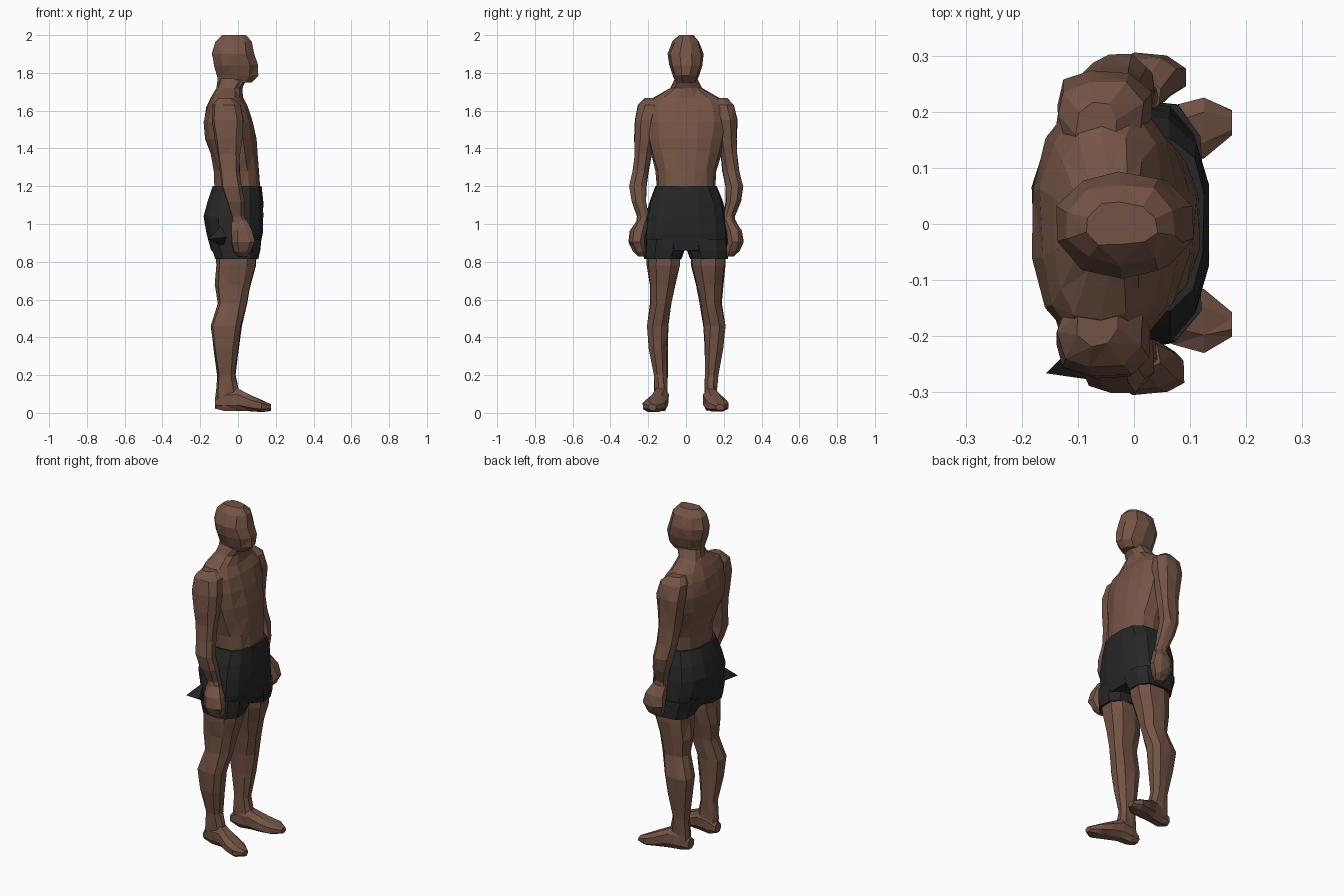
import bpy, bmesh, math, random

random.seed(4)

def material(name, rgb):
    m = bpy.data.materials.new(name)
    m.diffuse_color = (*rgb, 1)
    return m

SKIN = material("brown skin", (0.175, 0.088, 0.06))
CLOTH = material("black cloth", (0.02, 0.02, 0.02))

def finish(name, bm, mat):
    bmesh.ops.recalc_face_normals(bm, faces=bm.faces)
    me = bpy.data.meshes.new(name)
    bm.to_mesh(me)
    bm.free()
    me.materials.append(mat)
    ob = bpy.data.objects.new(name, me)
    bpy.context.collection.objects.link(ob)
    return ob

def loft(name, sections, mat, sides=10, axis="z", side=1, power=0.85, jitter=0.004):
    """Each section: low/high of the first cross axis, low/high of the second, position along axis."""
    bm = bmesh.new()
    rings = []
    for a0, a1, b0, b1, t in sections:
        ring = []
        for i in range(sides):
            ang = 2 * math.pi * (i + 0.5) / sides
            c, s = math.cos(ang), math.sin(ang)
            k = math.cos(math.pi / sides)
            c, s = [math.copysign(min(1, abs(v) / k) ** power, v) for v in (c, s)]
            a = (a0 + a1) / 2 + (a1 - a0) / 2 * c + random.uniform(-jitter, jitter)
            b = (b0 + b1) / 2 + (b1 - b0) / 2 * s + random.uniform(-jitter, jitter)
            co = (a, b * side, t) if axis == "z" else (t, a * side, max(0, b))
            ring.append(bm.verts.new(co))
        rings.append(ring)
    for low, high in zip(rings, rings[1:]):
        for i in range(sides):
            j = (i + 1) % sides
            bm.faces.new((low[i], low[j], high[j], high[i]))
    bm.faces.new(rings[0])
    bm.faces.new(rings[-1])
    bmesh.ops.triangulate(bm, faces=bm.faces, quad_method="SHORT_EDGE")
    return finish(name, bm, mat)

# Head, facing +x
loft("head", [
    (-.085, .04, -.04, .04, 2.0), (-.12, .07, -.072, .072, 1.965),
    (-.135, .085, -.095, .095, 1.90), (-.125, .105, -.09, .09, 1.84),
    (-.11, .105, -.066, .066, 1.785), (-.10, .07, -.055, .055, 1.75)],
    SKIN, sides=10, power=1)

# Neck, chest and belly
loft("torso", [
    (-.105, .05, -.06, .06, 1.77), (-.118, .02, -.085, .085, 1.72),
    (-.145, .025, -.17, .17, 1.67), (-.165, .055, -.215, .215, 1.62),
    (-.18, .08, -.22, .22, 1.54), (-.175, .095, -.205, .205, 1.45),
    (-.145, .10, -.185, .185, 1.37), (-.125, .112, -.16, .16, 1.28),
    (-.12, .118, -.155, .155, 1.16)], SKIN, sides=14)

# Shorts: hips, then two trouser legs
loft("shorts_hips", [
    (-.13, .125, -.165, .165, 1.2), (-.162, .13, -.195, .195, 1.12),
    (-.18, .132, -.212, .212, 1.04), (-.165, .13, -.22, .22, .95),
    (-.14, .115, -.222, .222, .86)], CLOTH, sides=14, power=0.75)

for side, word in ((1, "left"), (-1, "right")):
    loft(word + "_shorts_leg", [
        (-.15, .12, .0, .222, .92), (-.135, .115, .005, .225, .86),
        (-.12, .105, .025, .225, .815)], CLOTH, side=side, power=0.8)
    # Thigh, knee, calf and ankle
    loft(word + "_leg", [
        (-.115, .10, .025, .21, .88), (-.112, .092, .03, .208, .78),
        (-.12, .065, .055, .195, .68), (-.108, .045, .075, .187, .58),
        (-.145, .018, .092, .21, .46), (-.13, .002, .098, .197, .34),
        (-.108, -.015, .098, .172, .2), (-.115, .005, .095, .165, .1),
        (-.115, .01, .095, .165, .04)], SKIN, sides=9, side=side)
    # Foot, lofted from heel to toe
    loft(word + "_foot", [
        (.10, .155, .025, .08, -.122), (.093, .165, .012, .12, -.07),
        (.093, .178, .012, .13, -.005), (.10, .212, .008, .09, .07),
        (.118, .228, .005, .068, .125), (.16, .2, .012, .045, .175)],
        SKIN, sides=8, axis="x", side=side, jitter=0.003)
    # Shoulder, upper arm and forearm
    loft(word + "_arm", [
        (-.105, -.03, .11, .215, 1.668), (-.135, .015, .13, .255, 1.63),
        (-.14, .03, .15, .273, 1.55), (-.125, .02, .165, .272, 1.45),
        (-.11, .012, .18, .272, 1.37), (-.10, .01, .195, .282, 1.28),
        (-.085, .02, .21, .304, 1.2), (-.06, .035, .21, .29, 1.12),
        (-.035, .035, .195, .257, 1.04), (-.03, .045, .2, .262, 1.0)],
        SKIN, sides=9, side=side)
    # Closed hand
    loft(word + "_hand", [
        (-.03, .045, .2, .26, 1.02), (-.035, .075, .212, .294, .965),
        (-.035, .09, .222, .302, .905), (-.02, .07, .21, .28, .855),
        (.0, .045, .21, .25, .828)], SKIN, sides=8, side=side)

# Pointed fold of cloth behind the right hand
bm = bmesh.new()
tip = bm.verts.new((-.157, -.266, .92))
base = [bm.verts.new(p) for p in
        ((-.09, -.2, .99), (-.06, -.28, .93), (-.08, -.2, .88))]
bm.faces.new(base)
for i in range(3):
    bm.faces.new((base[i], base[(i + 1) % 3], tip))
finish("shorts_fold", bm, CLOTH)
